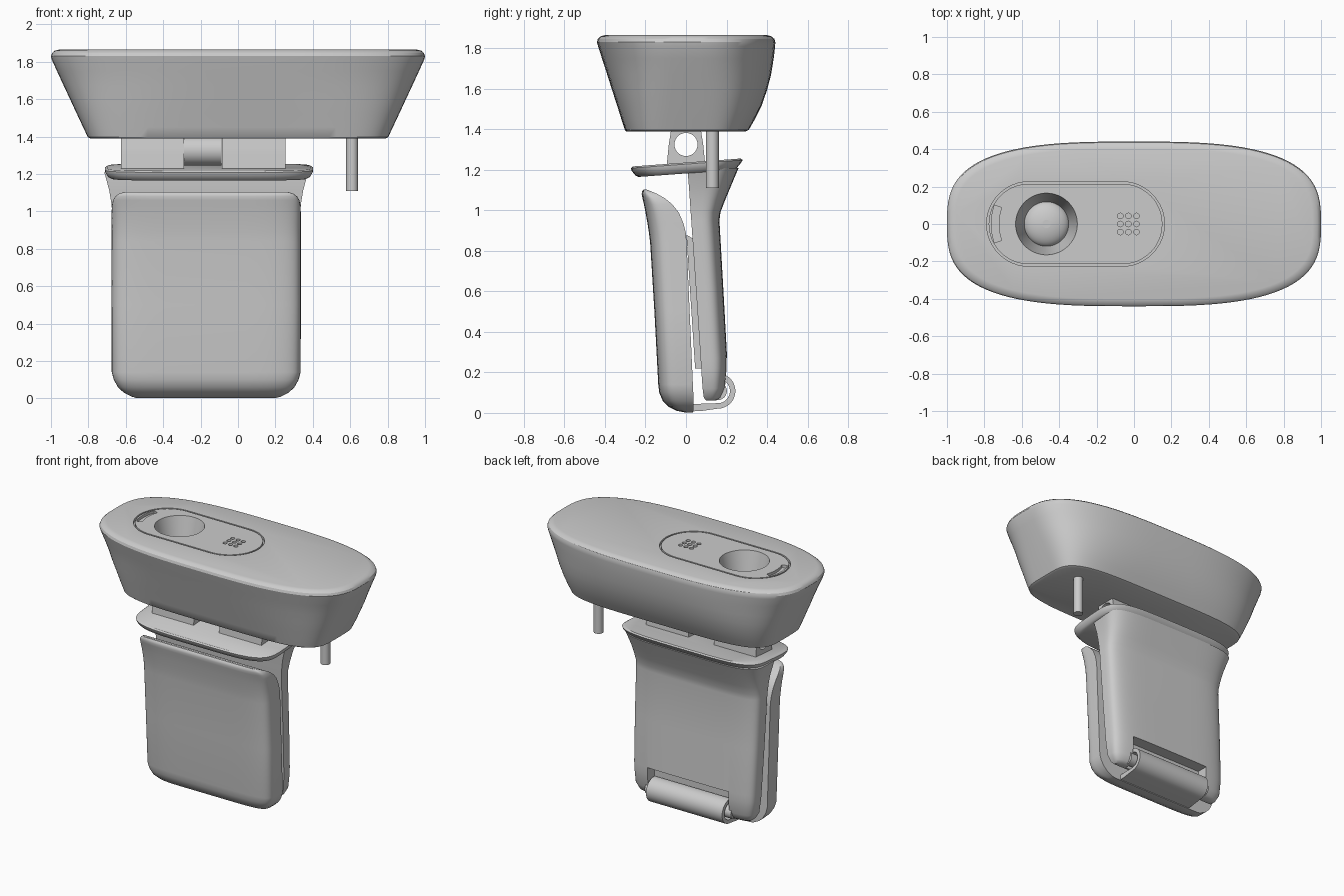
import bpy, bmesh, math

cube = bpy.data.objects.get("Cube")
if cube:
    bpy.data.objects.remove(cube, do_unlink=True)

GREY = (0.6, 0.6, 0.6, 1.0)
mat = bpy.data.materials.new("plain grey")
mat.use_nodes = True
mat.diffuse_color = GREY
bsdf = mat.node_tree.nodes["Principled BSDF"]
bsdf.inputs["Base Color"].default_value = GREY
bsdf.inputs["Roughness"].default_value = 0.6


def loft(name, pieces, ring=False):
    """Skin stacks of equal loops; capped, or closed on itself when ring is set."""
    bm = bmesh.new()
    for loops in pieces:
        rows = [[bm.verts.new(p) for p in loop] for loop in loops]
        n = len(rows[0])
        pairs = list(zip(rows, rows[1:]))
        if ring:
            pairs.append((rows[-1], rows[0]))
        for a, b in pairs:
            for i in range(n):
                j = (i + 1) % n
                bm.faces.new((a[i], a[j], b[j], b[i]))
        if not ring:
            bm.faces.new(rows[0][::-1])
            bm.faces.new(rows[-1])
    bmesh.ops.recalc_face_normals(bm, faces=bm.faces)
    me = bpy.data.meshes.new(name)
    bm.to_mesh(me)
    bm.free()
    me.materials.append(mat)
    ob = bpy.data.objects.new(name, me)
    bpy.context.collection.objects.link(ob)
    return ob


def activate(ob):
    bpy.ops.object.select_all(action='DESELECT')
    ob.select_set(True)
    bpy.context.view_layer.objects.active = ob


def smooth(ob, angle=35):
    activate(ob)
    bpy.ops.object.shade_smooth_by_angle(angle=math.radians(angle))


def cut(ob, cutter):
    cutter.hide_render = True
    mod = ob.modifiers.new("cut", 'BOOLEAN')
    mod.operation = 'DIFFERENCE'
    mod.solver = 'EXACT'
    mod.object = cutter
    activate(ob)
    bpy.ops.object.modifier_apply(modifier=mod.name)
    bpy.data.objects.remove(cutter, do_unlink=True)


def spow(v, e):
    return math.copysign(abs(v) ** e, v)


def oval(cx, hx, front, back, z, n, tilt=0.0, count=96):
    """Superellipse loop with separate front and back depth."""
    pts = []
    for i in range(count):
        a = 2 * math.pi * i / count
        s = spow(math.sin(a), 2 / n)
        y = s * (back if s > 0 else front)
        pts.append((cx + hx * spow(math.cos(a), 2 / n), y, z + tilt * y))
    return pts


def circle(x, y, r, z, count=32):
    return [(x + r * math.cos(2 * math.pi * i / count),
             y + r * math.sin(2 * math.pi * i / count), z) for i in range(count)]


def crown(cx, hw, flat, crest, z, n, count=40):
    """Section that is flat on one side and crowned on the other."""
    return [(cx + hw * spow(math.cos(math.pi * i / count), 2 / n),
             flat + (crest - flat) * abs(math.sin(math.pi * i / count)) ** (2 / n), z)
            for i in range(count + 1)]


def stadium(x0, x1, r, z, count=24):
    pts = []
    for cx, start in ((x1, -90), (x0, 90)):
        for i in range(count + 1):
            a = math.radians(start + 180 * i / count)
            pts.append((cx + r * math.cos(a), r * math.sin(a), z))
    return pts


def along_x(name, outline, x0, x1):
    return loft(name, [[[(x, y, z) for y, z in outline] for x in (x0, x1)]])


def box(name, x0, x1, y0, y1, z0, z1):
    return along_x(name, [(y0, z0), (y1, z0), (y1, z1), (y0, z1)], x0, x1)


# camera head: z, half width, front depth, back depth, squareness
TOP = 1.865
head_rows = [(1.39, .79, .295, .295, 4.5), (1.397, .803, .302, .31, 4.5),
             (1.45, .828, .319, .34, 4.2), (1.52, .861, .341, .375, 3.8),
             (1.60, .898, .367, .402, 3.5), (1.67, .931, .389, .42, 3.2),
             (1.75, .968, .415, .433, 3.05), (1.81, .995, .434, .44, 3),
             (1.83, 1.0, .44, .441, 3), (1.847, .994, .435, .436, 3),
             (1.859, .98, .422, .422, 3), (TOP, .955, .40, .40, 3)]
head = loft("camera_head", [[oval(0, hx, f, b, z, n) for z, hx, f, b, n in head_rows]])

# oval groove around the face panel
hi, lo = TOP + .03, TOP - .02
PX0, PX1, PR = -.562, -.063, .226
cut(head, loft("groove_cutter", [[stadium(PX0, PX1, r, z) for r, z in
    ((PR, hi), (PR, lo), (PR - .011, lo), (PR - .011, hi))]], ring=True))

# lens well, microphone holes and indicator slot
LX = -.468
cut(head, loft("well_cutter", [[circle(LX, 0, .118, TOP - .2, 64), circle(LX, 0, .165, TOP, 64),
                                circle(LX, 0, .165, hi, 64)]]))
cut(head, loft("mic_cutter", [[circle(-.03 + i * .043, j * .043, .015, z, 16) for z in (lo, hi)]
                              for i in (-1, 0, 1) for j in (-1, 0, 1)]))


def slot(z):
    pts = []
    for r, sign in ((.295, 1), (.255, -1)):
        for i in range(13):
            a = math.radians(180 + sign * (-20 + 40 * i / 12))
            pts.append((LX + r * math.cos(a), r * math.sin(a), z))
    return pts


cut(head, loft("slot_cutter", [[slot(lo), slot(hi)]]))
smooth(head, 30)

# domed lens with a small centre disc
base = TOP - .21
dome = [circle(LX, 0, .122 * math.cos(a), base + .06 * math.sin(a), 48)
        for a in [math.radians(d) for d in range(0, 89, 8)]]
smooth(loft("lens", [dome]))
smooth(loft("lens_centre", [[circle(LX, 0, .022, z, 24) for z in (base + .04, base + .064)]]))

# cable stub under the head
smooth(loft("cable_stub", [[circle(.61, .13, .032, z) for z in (1.11, 1.40)]]))


# pierced hinge blocks between head and clip
def hinge(name, x0, x1, round_radius=None):
    outer, inner = [], []
    for i in range(40):
        a = 2 * math.pi * i / 40
        c, s = math.cos(a), math.sin(a)
        inner.append((.057 * c, 1.325 + .057 * s))
        if round_radius:
            outer.append((round_radius * c, 1.325 + round_radius * s))
        else:
            m = max(abs(c), abs(s))
            v = s / m
            outer.append((c / m * (.085 - .012 * v), 1.325 + v * (.075 if v > 0 else .12)))
    loops = [[(x, y, z) for y, z in o] for x, o in
             ((x0, outer), (x1, outer), (x1, inner), (x0, inner))]
    smooth(loft(name, [loops], ring=True))


hinge("right_hinge_block", -.625, -.29)
hinge("left_hinge_block", -.085, .255)
hinge("middle_knuckle", -.288, -.087, .08)

# tilted collar on top of the clip
collar = [(1.182, .525, .235, .235), (1.19, .54, .25, .25), (1.215, .555, .268, .272),
          (1.228, .557, .272, .28), (1.236, .545, .262, .27)]
smooth(loft("clip_collar", [[oval(-.155, hx, f, b, z, 4.5, tilt=.073)
                             for z, hx, f, b in collar]]))

# rear jaw with flared neck: z, half width, flat front, crowned back
CX = -.17
rear_rows = [(.06, .43, .10, .15), (.075, .45, .088, .175), (.12, .475, .082, .195),
             (.22, .485, .075, .203), (.27, .487, .072, .203), (.6, .495, .05, .185),
             (.95, .50, .026, .165), (.99, .502, .023, .170), (1.05, .508, .019, .193),
             (1.11, .518, .015, .218), (1.17, .534, .01, .243), (1.21, .545, .01, .26)]
rear = loft("rear_jaw", [[crown(CX, hw, f, b, z, 5) for z, hw, f, b in rear_rows]])
cut(rear, box("notch_cutter", -.48, .17, .115, .4, 0, .27))
smooth(rear)

# front jaw with rounded foot and curved lip: z, half width, flat back, crowned front
front_rows = [(.003, .375, .035, -.01), (.01, .40, .036, -.045), (.03, .44, .037, -.085),
              (.06, .472, .037, -.115), (.10, .494, .036, -.132), (.14, .505, .034, -.137),
              (.5, .506, .018, -.156), (.84, .506, .003, -.177), (.89, .506, -.001, -.183),
              (.94, .506, -.014, -.191), (.99, .506, -.036, -.200), (1.03, .504, -.068, -.208),
              (1.06, .498, -.105, -.215), (1.08, .486, -.14, -.219), (1.095, .465, -.175, -.216),
              (1.103, .44, -.195, -.208)]
smooth(loft("front_jaw", [[crown(CX, hw, b, f, z, 6) for z, hw, b, f in front_rows]]), 40)

# grip pad between the jaws
along_x("grip_pad", [(.002, .88), (.035, .86), (.08, .22), (.045, .22)], -.62, .28)

# hook that wraps the hinge pin at the foot
hy, hz = .157, .108
arc = [math.radians(-90 + 190 * i / 20) for i in range(21)]
hook = [(0, .006), (.08, .01)]
hook += [(hy + .087 * math.cos(a), hz + .087 * math.sin(a)) for a in arc]
hook += [(hy + .06 * math.cos(a), hz + .06 * math.sin(a)) for a in reversed(arc)]
hook += [(.07, .045), (0, .045)]
smooth(along_x("hinge_hook", hook, -.46, .15))
pin = [(hy + .045 * math.cos(math.pi * i / 12), hz + .045 * math.sin(math.pi * i / 12))
       for i in range(24)]
smooth(along_x("hinge_pin", pin, -.50, .19))
